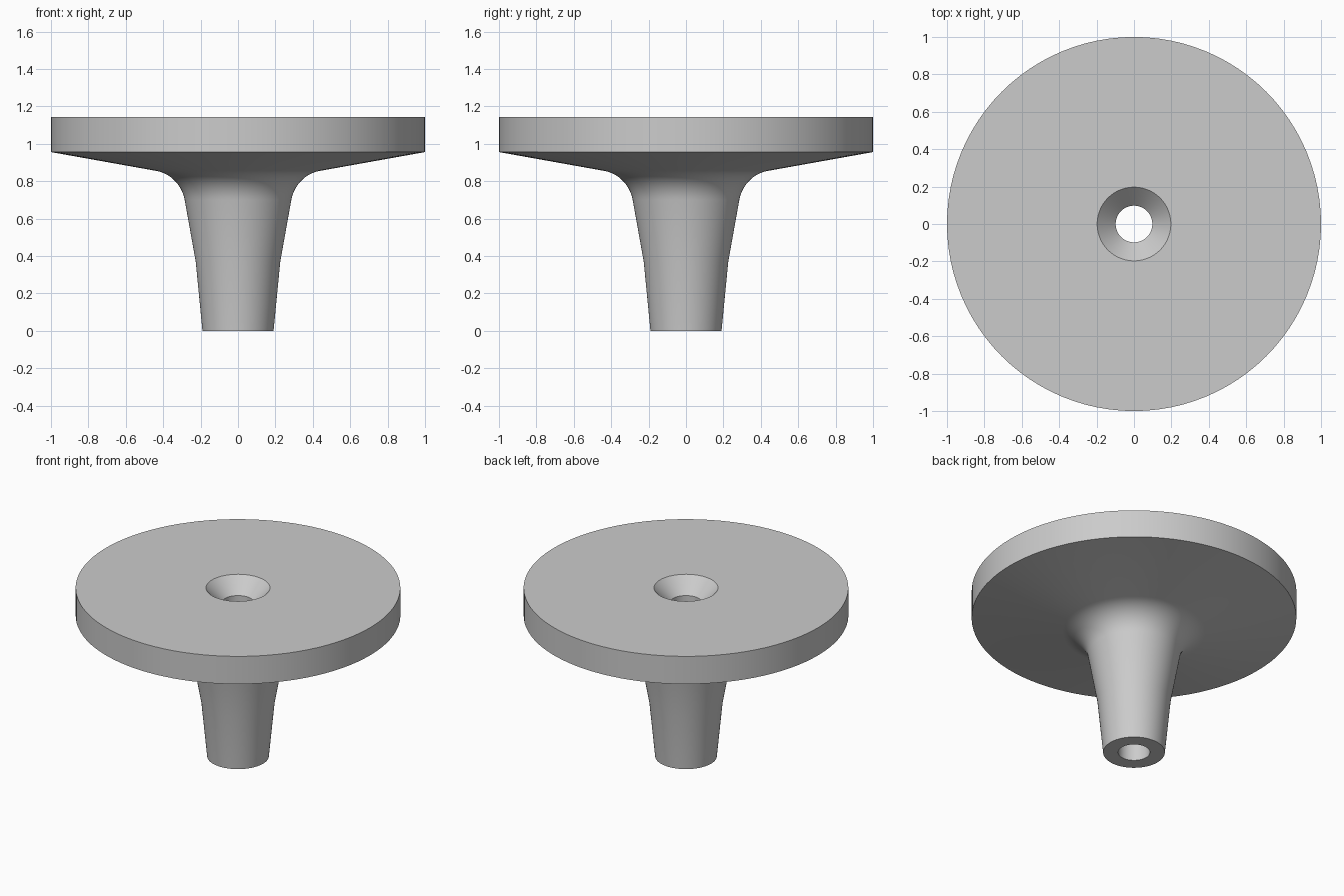
import bpy
import bmesh
import math
from mathutils import Vector
from mathutils.geometry import interpolate_bezier

cube = bpy.data.objects.get("Cube")
if cube:
    bpy.data.objects.remove(cube, do_unlink=True)

SEGMENTS = 96

grey = bpy.data.materials.new("plain_grey")
grey.use_nodes = True
colour = (0.6, 0.6, 0.6, 1)
grey.diffuse_color = colour
grey.node_tree.nodes["Principled BSDF"].inputs["Base Color"].default_value = colour

# Fillet blending the stem into the sloping underside of the disc
start, corner, end = Vector((0.285, 0, 0.70)), Vector((0.309, 0, 0.834)), Vector((0.44, 0, 0.856))
fillet = interpolate_bezier(start, start.lerp(corner, 0.6), end.lerp(corner, 0.6), end, 14)

# Closed cross-section: bore, stem foot, stem, fillet, disc, countersink
profile = [Vector((r, 0, z)) for r, z in ((0.098, 0), (0.19, 0), (0.226, 0.37))]
profile += fillet
profile += [Vector((r, 0, z)) for r, z in ((1, 0.956), (1, 1.144), (0.197, 1.144), (0.098, 1.045))]

# Revolve the section around the vertical axis
bm = bmesh.new()
verts = [bm.verts.new(p) for p in profile]
edges = [bm.edges.new((a, b)) for a, b in zip(verts, verts[1:] + verts[:1])]
bmesh.ops.spin(bm, geom=verts + edges, cent=(0, 0, 0), axis=(0, 0, 1),
               angle=math.tau, steps=SEGMENTS, use_merge=True)
bmesh.ops.remove_doubles(bm, verts=bm.verts, dist=0.0001)
bmesh.ops.recalc_face_normals(bm, faces=bm.faces)

mesh = bpy.data.meshes.new("flanged_stem")
bm.to_mesh(mesh)
bm.free()
mesh.materials.append(grey)
body = bpy.data.objects.new("flanged_stem", mesh)
bpy.context.collection.objects.link(body)

# Smooth round walls, keep the rims sharp
bpy.ops.object.select_all(action="DESELECT")
body.select_set(True)
bpy.context.view_layer.objects.active = body
bpy.ops.object.shade_smooth_by_angle(angle=math.radians(30))
